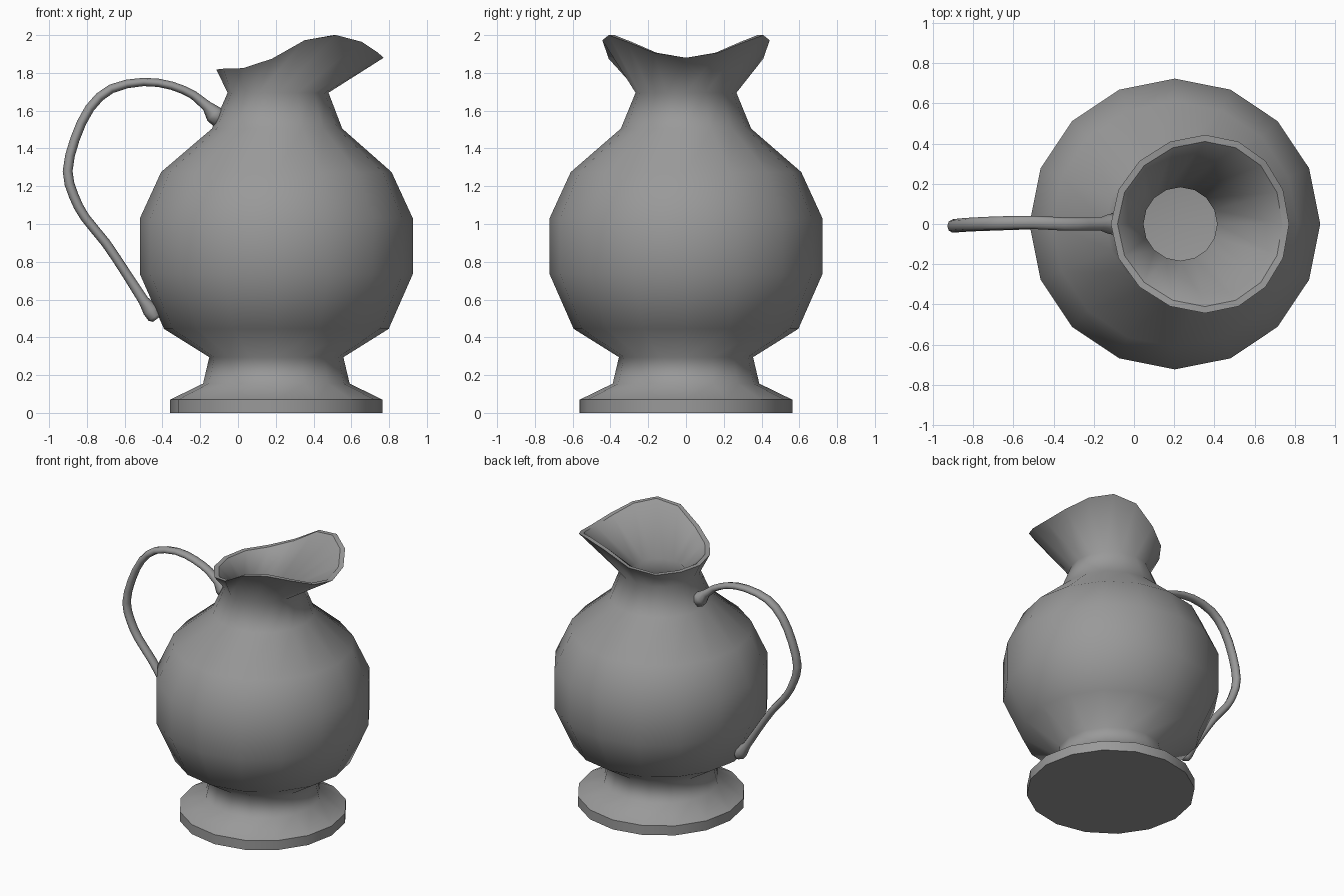
import bpy, bmesh
from math import cos, sin, pi
from mathutils import Vector

if "Cube" in bpy.data.objects:
    bpy.data.objects.remove(bpy.data.objects["Cube"])

SIDES = 16
CX = 0.203

# Dark grey metal
grey = bpy.data.materials.new("dark_grey")
grey.diffuse_color = (0.32, 0.32, 0.32, 1)
grey.use_nodes = True
grey.node_tree.nodes["Principled BSDF"].inputs["Base Color"].default_value = grey.diffuse_color


def loft(name, rings, sharp=()):
    """Skin a list of point rings, cap both ends, keep listed rings crisp."""
    bm = bmesh.new()
    vr = [[bm.verts.new(p) for p in ring] for ring in rings]
    n = len(vr[0])
    for a, b in zip(vr, vr[1:]):
        for i in range(n):
            bm.faces.new((a[i], a[(i + 1) % n], b[(i + 1) % n], b[i]))
    bm.faces.new(vr[0][::-1])
    bm.faces.new(vr[-1])
    for f in bm.faces:
        f.smooth = True
    for k in sharp:
        for i in range(n):
            bm.edges.get((vr[k][i], vr[k][(i + 1) % n])).smooth = False
    bmesh.ops.recalc_face_normals(bm, faces=bm.faces)
    me = bpy.data.meshes.new(name)
    bm.to_mesh(me)
    bm.free()
    me.materials.append(grey)
    ob = bpy.data.objects.new(name, me)
    bpy.context.collection.objects.link(ob)
    return ob


def circle(r, z, cx=CX):
    return [(cx + r * cos(2 * pi * i / SIDES), r * sin(2 * pi * i / SIDES), z)
            for i in range(SIDES)]


# Wavy pouring rim: heights from spout tip round to the handle side, mirrored
half = [1.88, 1.907, 1.965, 2.0, 1.973, 1.875, 1.825, 1.822, 1.818]
heights = half + half[-2:0:-1]


def rim(r):
    return [(x + 0.025 * (y / r) ** 2, y, z)
            for (x, y, _), z in zip(circle(r, 0, 0.328), heights)]


# Jug: outside profile, rim, then inside lining (radius, height, centre x)
outer = [(0.5625, 0, CX), (0.5625, 0.07, CX), (0.388, 0.155, CX),
         (0.355, 0.295, CX), (0.595, 0.445, CX), (0.7225, 0.735, CX),
         (0.7225, 1.03, CX), (0.61, 1.275, CX), (0.345, 1.505, 0.207),
         (0.267, 1.695, 0.212)]
inner = [(0.183, 1.69, 0.23), (0.26, 1.48, CX), (0.53, 1.24, CX),
         (0.65, 1.01, CX), (0.65, 0.755, CX), (0.53, 0.50, CX),
         (0.25, 0.42, CX)]
rings = [circle(*p) for p in outer] + [rim(0.443), rim(0.41)]
rings += [circle(*p) for p in inner]
loft("jug_body", rings, sharp=(0, 1, 10, 11))

# Handle: swept oval tube, flared at both ends (x, y, z, radius)
path = [(-0.09, 0, 1.555, 0.055), (-0.13, 0, 1.583, 0.048),
        (-0.165, 0, 1.625, 0.028), (-0.235, 0, 1.682, 0.023),
        (-0.35, 0, 1.732, 0.022), (-0.50, 0.008, 1.752, 0.022),
        (-0.67, 0.005, 1.716, 0.024), (-0.785, 0, 1.613, 0.025),
        (-0.863, -0.005, 1.45, 0.025), (-0.902, -0.01, 1.28, 0.026),
        (-0.87, -0.008, 1.15, 0.026), (-0.81, -0.004, 1.035, 0.025),
        (-0.70, 0, 0.90, 0.025), (-0.59, 0.004, 0.735, 0.025),
        (-0.50, 0.006, 0.595, 0.028), (-0.463, 0.006, 0.545, 0.043),
        (-0.44, 0.006, 0.51, 0.040), (-0.43, 0.006, 0.497, 0.025)]
# add smooth in-between stations along the arch
fine = []
for i, p in enumerate(path):
    fine.append(Vector(p))
    if 3 <= i <= 12:
        a, b, c, d = (Vector(path[k]) for k in range(i - 1, i + 3))
        fine.append((9 * (b + c) - a - d) / 16)
tube = []
for i, q in enumerate(fine):
    t = fine[min(i + 1, len(fine) - 1)] - fine[max(i - 1, 0)]
    side = Vector((-t.z, 0, t.x)).normalized()
    r, wide = q[3], max(q[3], 0.033)
    tube.append([q.to_3d() + side * r * cos(2 * pi * k / 8)
                 + Vector((0, wide * sin(2 * pi * k / 8), 0)) for k in range(8)])
loft("handle", tube)
